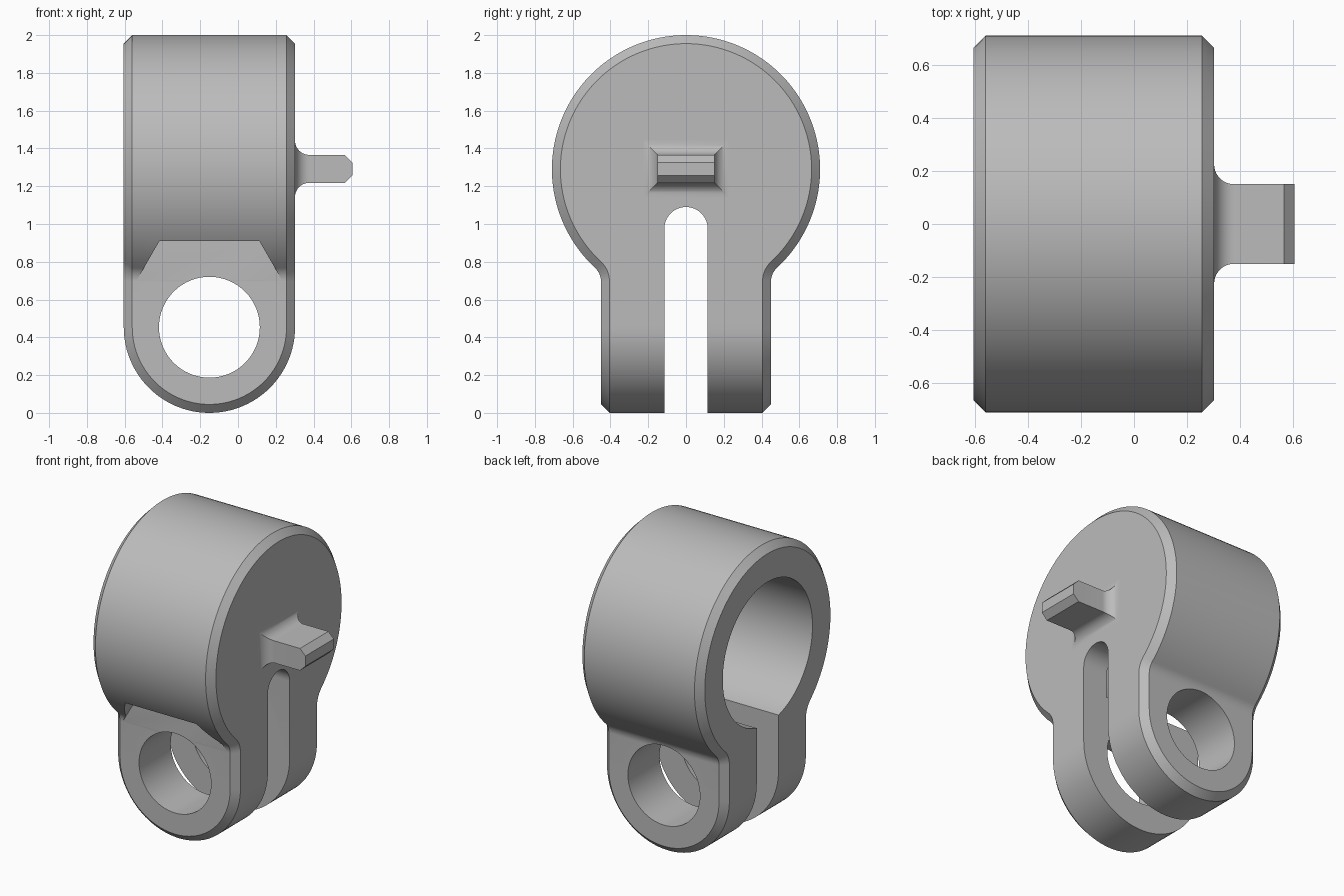
import bpy
import bmesh
from math import sin, cos, pi, atan2, sqrt, radians

cube = bpy.data.objects.get("Cube")
if cube:
    bpy.data.objects.remove(cube)

# Main dimensions
X0, X1 = -0.605, 0.302            # open end and closed end
XC, HALF = (X0 + X1) / 2, (X1 - X0) / 2
CZ, R = 1.29, 0.71                # barrel centre height and radius
LEG, FILLET, CH = 0.45, 0.1, 0.045
SLOT, WALL = 0.115, 0.18

grey = bpy.data.materials.new("plain_grey")
grey.use_nodes = True
grey.diffuse_color = (0.5, 0.5, 0.5, 1)
grey.node_tree.nodes["Principled BSDF"].inputs["Base Color"].default_value = (0.5, 0.5, 0.5, 1)


def arc(cx, cy, r, a0, a1, n):
    return [(cx + r * cos(a0 + (a1 - a0) * i / n),
             cy + r * sin(a0 + (a1 - a0) * i / n)) for i in range(n + 1)]


def loft(bm, rings, closed=True):
    """Skin matching rings and cap both ends; open rings leave one strip out."""
    rows = [[bm.verts.new(p) for p in ring] for ring in rings]
    n = len(rows[0])
    for a, b in zip(rows, rows[1:]):
        for i in range(n if closed else n - 1):
            j = (i + 1) % n
            bm.faces.new((a[i], a[j], b[j], b[i]))
    bm.faces.new(rows[0])
    bm.faces.new(rows[-1])


def finish(name, bm):
    bmesh.ops.remove_doubles(bm, verts=bm.verts, dist=1e-5)
    bmesh.ops.recalc_face_normals(bm, faces=bm.faces)
    mesh = bpy.data.meshes.new(name)
    bm.to_mesh(mesh)
    bm.free()
    mesh.materials.append(grey)
    obj = bpy.data.objects.new(name, mesh)
    bpy.context.collection.objects.link(obj)
    return obj


def along_x(pts, x):
    return [(x, y, z) for y, z in pts]


def along_y(pts, y):
    return [(x, y, z) for x, z in pts]


def cut(target, place, pts, start, end):
    """Subtract a straight prism from the target."""
    bm = bmesh.new()
    loft(bm, [place(pts, start), place(pts, end)])
    cutter = finish("cutter", bm)
    cutter.hide_render = True
    mod = target.modifiers.new("cut", 'BOOLEAN')
    mod.operation, mod.solver, mod.object = 'DIFFERENCE', 'EXACT', cutter
    bpy.context.view_layer.objects.active = target
    bpy.ops.object.modifier_apply(modifier=mod.name)
    bpy.data.objects.remove(cutter)


def keyhole(d):
    """Barrel outline blending into straight legs, inset by d."""
    fy = LEG + FILLET
    drop = sqrt((R + FILLET) ** 2 - fy ** 2)
    fz = CZ - drop
    t = atan2(drop, fy)
    right = [(LEG - d, HALF)] + arc(fy, fz, FILLET + d, pi, pi - t, 10)
    left = [(-y, z) for y, z in reversed(right)]
    return right + arc(0, CZ, R - d, -t, pi + t, 96)[1:-1] + left


def foot(d):
    """Rounded lower half of the legs, inset by d."""
    return arc(XC, HALF, HALF - d, pi, 2 * pi, 48)


# Clamp body: chamfered barrel with legs, welded to the rounded feet
bm = bmesh.new()
loft(bm, [along_x(keyhole(d), x) for x, d in
          ((X0, CH), (X0 + CH, 0), (X1 - CH, 0), (X1, CH))], closed=False)
loft(bm, [along_y(foot(d), y) for y, d in
          ((-LEG, CH), (CH - LEG, 0), (LEG - CH, 0), (LEG, CH))], closed=False)
body = finish("clamp_body", bm)

# Blind bore, clamping slot, bolt hole and hexagonal bolt-head clearance
cut(body, along_x, arc(0, CZ, 0.475, 0, 2 * pi, 96)[:-1], -1, X1 - WALL)
slot = [(-SLOT, -0.5), (SLOT, -0.5)] + arc(0, 0.975, SLOT, 0, pi, 24)
cut(body, along_x, slot, -1, 1)
cut(body, along_y, arc(XC, HALF, 0.267, 0, 2 * pi, 64)[:-1], -1, 1)
cut(body, along_y, arc(XC, HALF, 0.528, 0, 2 * pi, 6)[:-1], -1, -LEG - 0.0005)

# Index tab: flared root, straight shank and chamfered tip
def tab_ring(x, hy, hz):
    z = 1.292
    return [(x, -hy, z - hz), (x, hy, z - hz), (x, hy, z + hz), (x, -hy, z + hz)]


HY, HZ, FLARE, TIP = 0.15, 0.074, 0.075, 0.04
rings = [tab_ring(X1 - 0.01, HY + FLARE, HZ + FLARE)]
for i in range(11):
    a = i / 10 * pi / 2
    g = FLARE * (1 - sin(a))
    rings.append(tab_ring(X1 + FLARE * (1 - cos(a)), HY + g, HZ + g))
rings += [tab_ring(-X0 - TIP, HY, HZ), tab_ring(-X0, HY, HZ - TIP)]
bm = bmesh.new()
loft(bm, rings)
tab = finish("index_tab", bm)

# Smooth the curves, keep chamfers crisp
bpy.ops.object.select_all(action='DESELECT')
for obj in (body, tab):
    obj.select_set(True)
bpy.context.view_layer.objects.active = body
bpy.ops.object.shade_smooth_by_angle(angle=radians(30))
